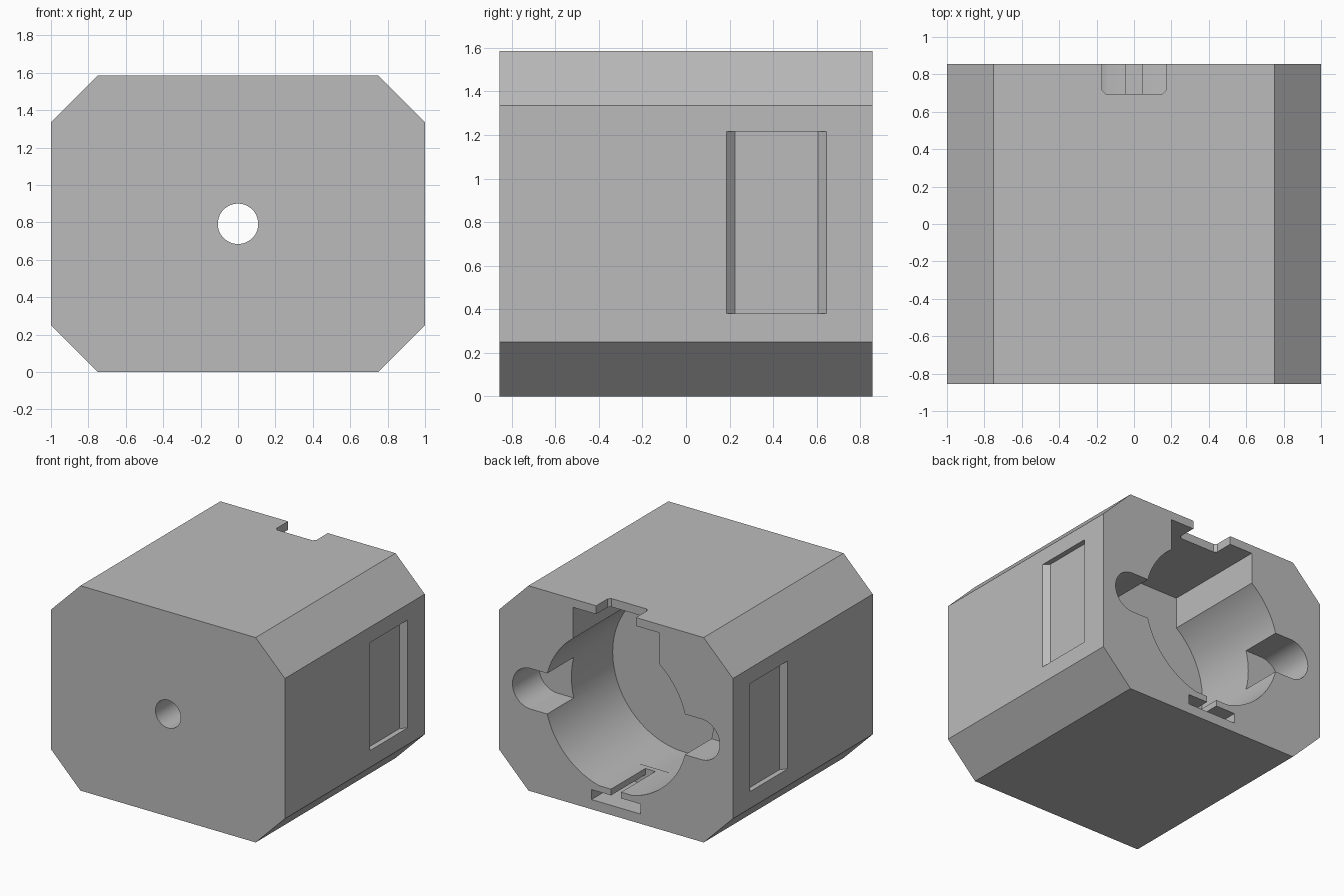
import bpy
import bmesh
from math import cos, sin, pi

cube = bpy.data.objects.get("Cube")
if cube:
    bpy.data.objects.remove(cube, do_unlink=True)

BACK = 0.855          # y of the rear face
MID = 0.7925          # height of the bore axis
OUT = 1.0             # cutters run past the rear face to here

grey = bpy.data.materials.new("plain_grey")
grey.use_nodes = True
grey.diffuse_color = (0.5, 0.5, 0.5, 1)
grey.node_tree.nodes["Principled BSDF"].inputs["Base Color"].default_value = (0.5, 0.5, 0.5, 1)


def prism(name, points, direction):
    """Solid made by sweeping a flat outline along a direction."""
    bm = bmesh.new()
    face = bm.faces.new([bm.verts.new(p) for p in points])
    swept = bmesh.ops.extrude_face_region(bm, geom=[face])["geom"]
    bmesh.ops.translate(bm, vec=direction,
                        verts=[v for v in swept if isinstance(v, bmesh.types.BMVert)])
    bmesh.ops.recalc_face_normals(bm, faces=bm.faces)
    mesh = bpy.data.meshes.new(name)
    bm.to_mesh(mesh)
    bm.free()
    mesh.materials.append(grey)
    obj = bpy.data.objects.new(name, mesh)
    bpy.context.collection.objects.link(obj)
    return obj


def along_y(name, outline, y0, y1):
    return prism(name, [(x, y0, z) for x, z in outline], (0, y1 - y0, 0))


def rect(half, z0, z1):
    return [(-half, z0), (half, z0), (half, z1), (-half, z1)]


def arc(cx, radius, start, end, steps):
    return [(cx + radius * cos(start + (end - start) * i / steps),
             MID + radius * sin(start + (end - start) * i / steps)) for i in range(steps + 1)]


def combine(tool, operation="DIFFERENCE"):
    mod = body.modifiers.new(tool.name, "BOOLEAN")
    mod.operation = operation
    mod.solver = "EXACT"
    mod.object = tool
    bpy.context.view_layer.objects.active = body
    bpy.ops.object.modifier_apply(modifier=mod.name)
    bpy.data.objects.remove(tool, do_unlink=True)


# Eight-sided block
c, top = 0.25, 2 * MID
body = along_y("housing_body", [
    (c - 1, 0), (1 - c, 0), (1, c), (1, top - c),
    (1 - c, top), (c - 1, top), (-1, top - c), (-1, c)], -BACK, BACK)

# Main bore and the small hole through the front
combine(along_y("bore", arc(0, 0.61, 0, 2 * pi, 96)[:-1], 0.025, OUT))
combine(along_y("front_hole", arc(0, 0.108, 0, 2 * pi, 48)[:-1], -OUT, 0.2))

# Wide keyway above the bore
combine(along_y("keyway", rect(0.37, MID, 1.52), 0.025, OUT))

# Rounded ears on both sides of the bore
ear = arc(0.73, 0.157, -pi / 2, pi / 2, 24) + arc(-0.73, 0.157, pi / 2, 3 * pi / 2, 24)
combine(along_y("side_ears", ear, BACK - 0.325, OUT))

# Notch through the top wall, with clipped inner corners
notch = [(-0.17, OUT), (-0.17, 0.715), (-0.15, 0.695),
         (0.15, 0.695), (0.17, 0.715), (0.17, OUT)]
combine(prism("top_notch", [(x, y, 1.4) for x, y in notch], (0, 0, 0.4)))

# Flat ledge at the bottom of the bore, with the T-shaped slot under it
combine(along_y("ledge", rect(0.16, 0.17, 0.2), BACK - 0.46, BACK), "UNION")
combine(along_y("tee_slot", rect(0.21, 0.075, 0.152), BACK - 0.42, OUT))
combine(along_y("tee_slit", rect(0.043, 0.11, 0.3), BACK - 0.42, OUT))

# Shallow recesses with sloping ends on both sides
for side in (-1, 1):
    recess = [(0.96, 0.225), (1, 0.185), (1.04, 0.145),
              (1.04, 0.685), (1, 0.645), (0.96, 0.605)]
    combine(prism("side_recess", [(side * x, y, 0.38) for x, y in recess], (0, 0, 0.835)))

# Smooth the round walls, keep corners crisp
bpy.ops.object.select_all(action="DESELECT")
body.select_set(True)
bpy.context.view_layer.objects.active = body
bpy.ops.object.shade_smooth_by_angle(angle=pi / 9)
